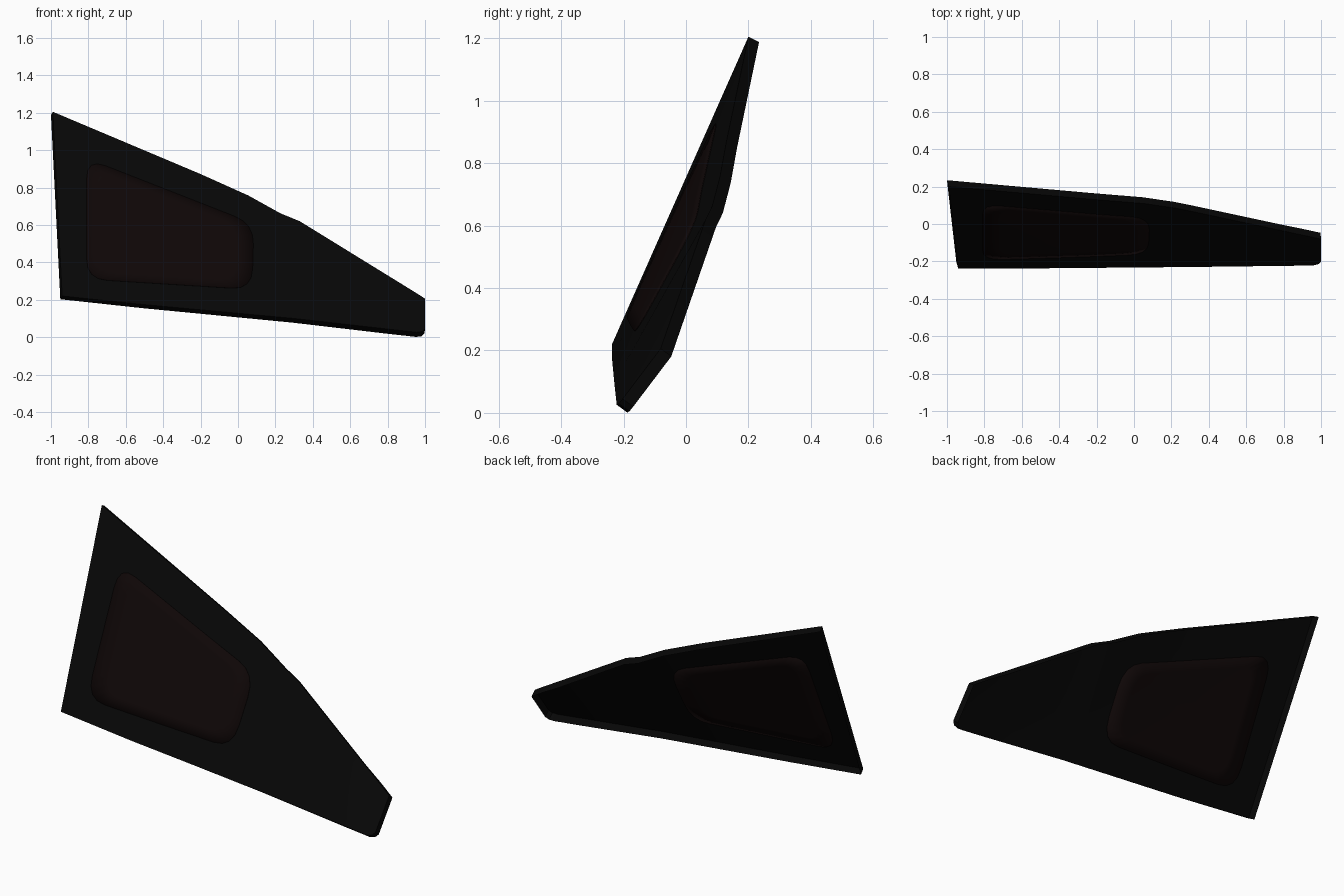
import bpy, bmesh, math
from mathutils import Vector

if "Cube" in bpy.data.objects:
    bpy.data.objects.remove(bpy.data.objects["Cube"])

# Upper and lower edges of the outer face, as (x, y, z)
TOP = [(-.99, .20, 1.205), (-.2, .13, .872), (.056, .109, .757), (.227, .084, .662),
       (.33, .063, .62), (.95, -.07, .238), (1, -.081, .206)]
BOTTOM = [(-.94, -.237, .22), (-.5, -.237, .174), (.3, -.23, .1),
          (.955, -.222, .026), (.985, -.215, .03), (1, -.203, .045)]
BULGE = 0.0


def along(line, x):
    """Point on an edge polyline at x (clamped)."""
    x = min(max(x, line[0][0]), line[-1][0])
    for a, b in zip(line, line[1:]):
        if x <= b[0]:
            return Vector(a).lerp(Vector(b), (x - a[0]) / (b[0] - a[0]))


def on_face(x, z, out=0.0):
    """Point of the twisted outer face at (x, z), pushed outwards a little."""
    a, b = along(BOTTOM, x), along(TOP, x)
    t = (z - a.z) / (b.z - a.z)
    y = a.y + (b.y - a.y) * t - BULGE * 4 * t * (1 - t) * (1 - x * x)
    return Vector((x, y, z)) + Vector((.1, -.9, .42)) * out


def sheet(name, verts, faces, colour):
    mesh = bpy.data.meshes.new(name)
    mesh.from_pydata(verts, [], faces)
    obj = bpy.data.objects.new(name, mesh)
    bpy.context.collection.objects.link(obj)
    mat = bpy.data.materials.new(name)
    mat.diffuse_color = (*colour, 1)
    mat.use_nodes = True
    mat.node_tree.nodes["Principled BSDF"].inputs["Base Color"].default_value = mat.diffuse_color
    mesh.materials.append(mat)
    return obj


def smooth(obj):
    bpy.context.view_layer.objects.active = obj
    obj.select_set(True)
    bpy.ops.object.shade_smooth_by_angle(angle=.5)
    obj.select_set(False)


# Window panel: ribs between the lower and upper edge
xs = sorted({p[0] for p in TOP + BOTTOM if p[0] > -.9} | {-.99 + .1 * i for i in range(20)})
ROWS = 8
verts, faces = [], []
for x in xs:
    low, high = along(BOTTOM, x), along(TOP, x)
    if x < -.88:
        low = along(BOTTOM, -.94 + (x + .99) * .4)
    for r in range(ROWS + 1):
        t = r / ROWS
        p = low.lerp(high, t)
        p.y -= BULGE * 4 * t * (1 - t) * (1 - x * x)
        verts.append(p)
n = ROWS + 1
for c in range(len(xs) - 1):
    for r in range(ROWS):
        k = c * n + r
        faces.append((k, k + n, k + n + 1, k + 1))
panel = sheet("window_panel", verts, faces, (.002, .002, .002))

# Rim folded back all round the panel
bm = bmesh.new()
bm.from_mesh(panel.data)
edges = [e for e in bm.edges if e.is_boundary]
new = bmesh.ops.extrude_edge_only(bm, edges=edges)["geom"]
for v in new:
    if isinstance(v, bmesh.types.BMVert):
        v.co += Vector((-.01 if v.co.x < .9 else -.003, .034, -.017 - .004 * (v.co.x + 1)))
bm.to_mesh(panel.data)
bm.free()
smooth(panel)

# Tinted pane: rounded patch, just proud of both sides, built from rings
corners = [Vector(p) for p in ((-.81, .31), (.075, .255), (.085, .605), (-.81, .955))]
outline = []
for i, c in enumerate(corners):
    a = c + (corners[i - 1] - c).normalized() * .11
    b = c + (corners[(i + 1) % 4] - c).normalized() * .11
    outline += [a.lerp(c, t).lerp(c.lerp(b, t), t) for t in (0, .25, .5, .75, 1)]
ring = []
for i, p in enumerate(outline):
    q = outline[(i + 1) % len(outline)]
    steps = 6 if (q - p).length > .1 else 1
    ring += [p.lerp(q, s / steps) for s in range(steps)]
mid = sum(corners, Vector((0, 0))) / 4
m, RINGS = len(ring), 5
verts = [on_face(*mid.lerp(p, (k + 1) / RINGS), out=.003) for k in range(RINGS) for p in ring]
verts.append(on_face(*mid, out=.003))
faces = [(m * RINGS, i, (i + 1) % m) for i in range(m)]
for k in range(RINGS - 1):
    for i in range(m):
        j = (i + 1) % m
        faces.append((k * m + i, k * m + m + i, k * m + m + j, k * m + j))
pane = sheet("tinted_pane", verts, faces, (.0045, .002, .002))
solid = pane.modifiers.new("thickness", "SOLIDIFY")
solid.thickness = .006
solid.offset = -1
smooth(pane)
